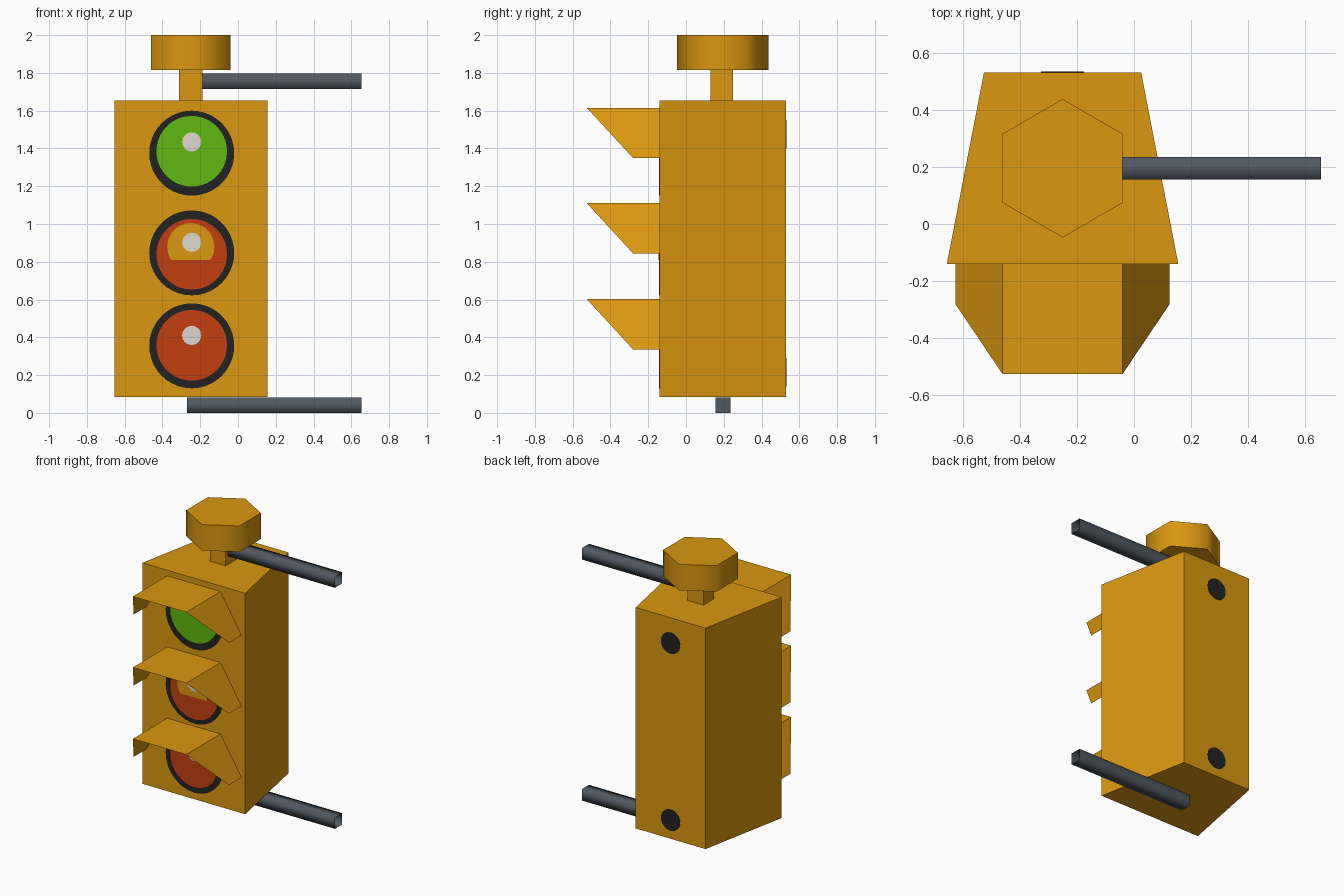
import bpy, bmesh, math

if "Cube" in bpy.data.objects:
    bpy.data.objects.remove(bpy.data.objects["Cube"])

CX, FRONT, BACK = -0.25, -0.14, 0.53


def material(name, r, g, b):
    lin = [(c / 255 / 12.92) if c < 11 else ((c / 255 + 0.055) / 1.055) ** 2.4 for c in (r, g, b)]
    m = bpy.data.materials.new(name)
    m.diffuse_color = (*lin, 1)
    m.use_nodes = True
    m.node_tree.nodes["Principled BSDF"].inputs["Base Color"].default_value = m.diffuse_color
    return m


GOLD = material("golden_yellow", 218, 151, 16)
BLACK = material("black", 34, 34, 34)
GREY = material("steel_grey", 80, 88, 97)
GREEN = material("green", 96, 185, 17)
RED = material("red", 194, 63, 17)
WHITE = material("highlight_white", 222, 216, 206)


def make(name, verts, faces, mat, fix=True):
    me = bpy.data.meshes.new(name)
    me.from_pydata(verts, [], faces)
    if fix:
        bm = bmesh.new()
        bm.from_mesh(me)
        bmesh.ops.recalc_face_normals(bm, faces=bm.faces)
        bm.to_mesh(me)
        bm.free()
    me.materials.append(mat)
    ob = bpy.data.objects.new(name, me)
    bpy.context.collection.objects.link(ob)
    return ob


def prism(name, ring_a, ring_b, mat, cap_b=True):
    """Join two matching rings of points into a prism."""
    n = len(ring_a)
    faces = [(i, (i + 1) % n, (i + 1) % n + n, i + n) for i in range(n)]
    faces.append(tuple(range(n))[::-1])
    if cap_b:
        faces.append(tuple(range(n, 2 * n)))
    return make(name, ring_a + ring_b, faces, mat)


def upright(name, outline, z0, z1, mat):
    return prism(name, [(x, y, z0) for x, y in outline], [(x, y, z1) for x, y in outline], mat)


def disc(name, x, z, r, y0, y1, mat, floor=-9, n=40):
    """Thin plate facing along y; floor cuts its bottom flat."""
    pts = [(x + r * math.cos(2 * math.pi * i / n), max(floor, z + r * math.sin(2 * math.pi * i / n)))
           for i in range(n)]
    if floor > -9:
        pts = [p for p in pts if p[1] > floor + 1e-5]
        dx = math.sqrt(r * r - (z - floor) ** 2)
        pts += [(x - dx, floor), (x + dx, floor)]
        pts.sort(key=lambda p: math.atan2(p[1] - z, p[0] - x))
    return prism(name, [(px, y0, pz) for px, pz in pts], [(px, y1, pz) for px, pz in pts], mat)


# Housing, neck and hexagonal cap
upright("housing", [(-0.655, FRONT), (0.155, FRONT), (0.025, BACK), (-0.525, BACK)], 0.083, 1.655, GOLD)
upright("neck", [(CX - .062, .13), (CX + .062, .13), (CX + .062, .25), (CX - .062, .25)], 1.65, 1.82, GOLD)
hexagon = [(CX + .242 * math.sin(math.pi * i / 3), .195 + .242 * math.cos(math.pi * i / 3)) for i in range(6)]
cap = upright("cap", hexagon, 1.815, 2.0, GOLD)
for p in cap.data.polygons:
    p.use_smooth = abs(p.normal.z) < 0.5

# Square mounting arms, hollow at the outer end
for name, z0 in (("lower_arm", 0.0), ("upper_arm", 1.715)):
    sec = [(.155, z0), (.235, z0), (.235, z0 + .081), (.155, z0 + .081)]
    arm = prism(name, [(-.27, y, z) for y, z in sec], [(.655, y, z) for y, z in sec], GREY, cap_b=False)
    for p in arm.data.polygons:
        p.use_smooth = abs(p.normal.x) < 0.5

# Visors: thin folded sheets
for name, top in (("top_visor", 1.615), ("middle_visor", 1.11), ("bottom_visor", 0.602)):
    low = top - 0.266
    profile = [(-.375, low, -.28), (-.21, top, -.525), (.21, top, -.525), (.375, low, -.28)]
    verts = [(CX + x, FRONT, z) for x, z, _ in profile] + [(CX + x, y, z) for x, z, y in profile]
    make(name, verts, [(i, i + 1, i + 5, i + 4) for i in range(3)], GOLD)

# Lamps: black rim, coloured lens, highlight
LX = -0.245
for name, rim_z, lens_z, glint_z, mat in (("top", 1.375, 1.385, 1.435, GREEN),
                                          ("middle", .847, .84, .903, RED),
                                          ("bottom", .355, .358, .41, RED)):
    disc(name + "_rim", LX, rim_z, .225, FRONT, FRONT - .002, BLACK)
    disc(name + "_lens", LX, lens_z, .187, FRONT, FRONT - .004, mat)
    disc(name + "_glint", LX, glint_z, .051, FRONT, FRONT - .008, WHITE, n=16)
disc("middle_glow", CX, .88, .125, FRONT, FRONT - .006, GOLD, floor=.81)

# Round marks on the back
for name, z in (("upper_back_mark", 1.475), ("lower_back_mark", .216)):
    disc(name, CX, z, .075, BACK, BACK + .003, BLACK, n=24)
